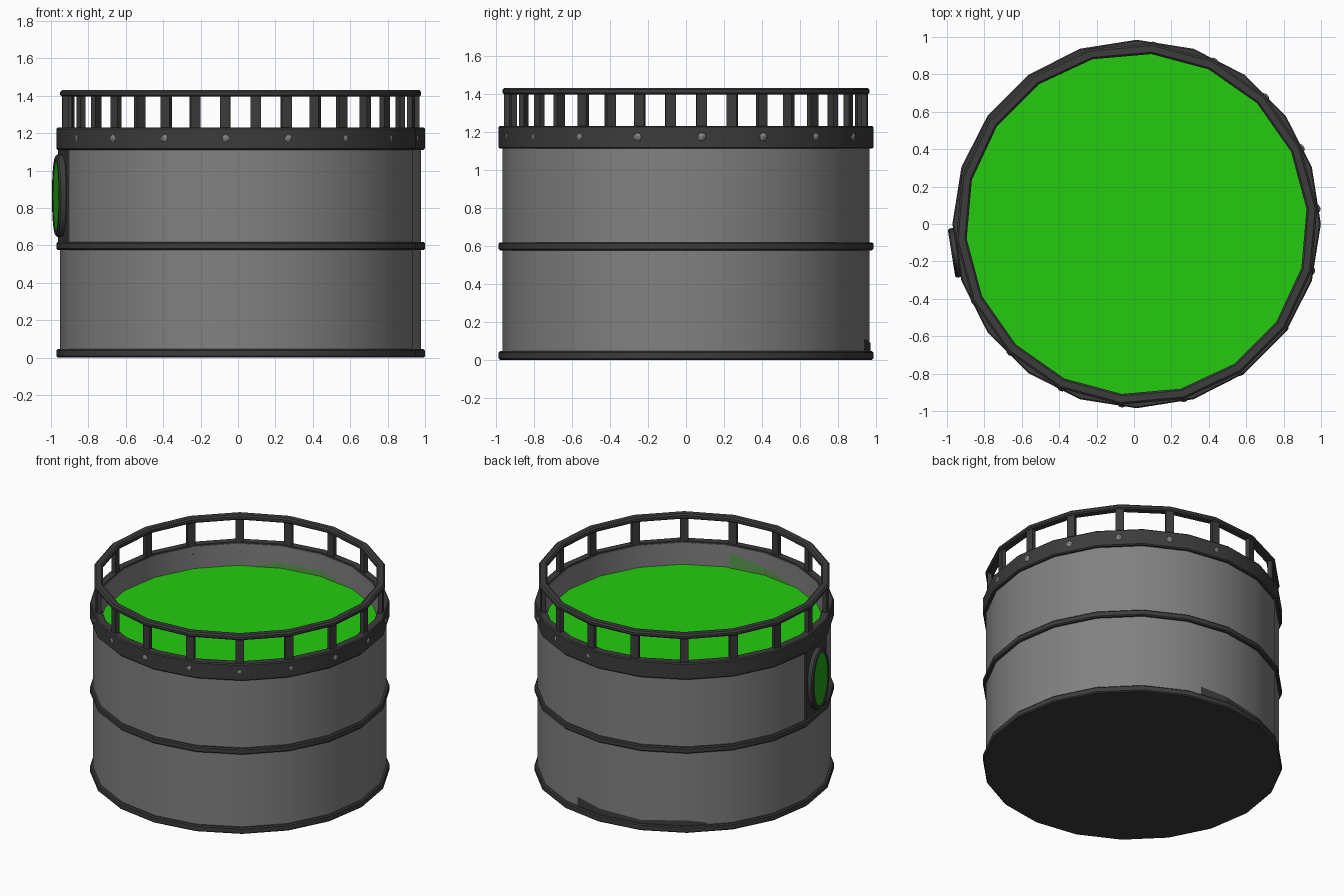
import bpy, bmesh, math
from mathutils import Matrix, Vector

if "Cube" in bpy.data.objects:
    bpy.data.objects.remove(bpy.data.objects["Cube"])

CX = 0.014          # tank axis sits slightly off x = 0 because of the porthole
STEP = 20           # post and rivet spacing in degrees


def material(name, rgb):
    m = bpy.data.materials.new(name)
    m.diffuse_color = (*rgb, 1)
    m.use_nodes = True
    m.node_tree.nodes["Principled BSDF"].inputs["Base Color"].default_value = m.diffuse_color
    return m


GREY = material("steel grey", (0.22, 0.22, 0.22))
DARK = material("dark trim", (0.045, 0.045, 0.045))
GREEN = material("green liquid", (0.018, 0.60, 0.005))
GLASS = material("green glass", (0.015, 0.36, 0.008))
STAIN = material("green stain", (0.10, 0.30, 0.07))


def finish(name, bm, mat, smooth=True):
    bmesh.ops.recalc_face_normals(bm, faces=bm.faces)
    me = bpy.data.meshes.new(name)
    bm.to_mesh(me)
    bm.free()
    me.materials.append(mat)
    ob = bpy.data.objects.new(name, me)
    bpy.context.collection.objects.link(ob)
    if smooth:
        bpy.ops.object.select_all(action='DESELECT')
        ob.select_set(True)
        bpy.context.view_layer.objects.active = ob
        bpy.ops.object.shade_smooth_by_angle(angle=math.radians(30))
    return ob


def polar(r, deg, z):
    a = math.radians(deg)
    return Vector((CX + r * math.cos(a), r * math.sin(a), z))


def lathe(name, profile, mat, sides=20, phase=0):
    """Sweep a closed (radius, z) profile around the tank axis."""
    bm = bmesh.new()
    rings = [[bm.verts.new(polar(r, phase + 360 * i / sides, z)) for r, z in profile]
             for i in range(sides)]
    n = len(profile)
    for i in range(sides):
        a, b = rings[i], rings[(i + 1) % sides]
        for j in range(n):
            k = (j + 1) % n
            bm.faces.new((a[j], b[j], b[k], a[k]))
    return finish(name, bm, mat)


def hoop(name, r0, r1, z0, z1, mat, bevel=0.007, **kw):
    b = bevel
    return lathe(name, [(r0, z0), (r1 - b, z0), (r1, z0 + b),
                        (r1, z1 - b), (r1 - b, z1), (r0, z1)], mat, **kw)


def disc(name, r, z, mat):
    bm = bmesh.new()
    bm.faces.new([bm.verts.new(polar(r, 18 * i, z)) for i in range(20)])
    return finish(name, bm, mat, smooth=False)


def stain(name, r, points, mat):
    """Thin strip on the wall; points are (angle, low z, high z)."""
    bm = bmesh.new()
    cols = []
    for deg, lo, hi in points:
        off = (deg + 9) % 18 - 9            # follow the 20-sided wall
        rr = r * math.cos(math.radians(9)) / math.cos(math.radians(9 - abs(off)))
        cols.append([bm.verts.new(polar(rr, deg, z)) for z in (lo, hi)])
    for a, b in zip(cols, cols[1:]):
        bm.faces.new((a[0], b[0], b[1], a[1]))
    return finish(name, bm, mat, smooth=False)


# Tank shell, floor and liquid
lathe("tank_wall", [(0.925, 0.03), (0.965, 0.03), (0.965, 1.22), (0.925, 1.22)], GREY)
disc("tank_floor", 0.975, 0.0, DARK)
disc("liquid", 0.926, 1.06, GREEN)

# Hoops around the shell
hoop("bottom_hoop", 0.95, 0.985, 0.0, 0.045, DARK)
hoop("middle_hoop", 0.95, 0.985, 0.575, 0.618, DARK)
hoop("top_band", 0.93, 0.985, 1.11, 1.23, DARK)

# Railing: 18-sided handrail on 18 posts
lathe("handrail", [(0.918, 1.395), (0.96, 1.395), (0.969, 1.404), (0.969, 1.42),
                   (0.958, 1.43), (0.922, 1.43), (0.912, 1.42), (0.912, 1.402)],
      DARK, sides=18, phase=5)
bm = bmesh.new()
for k in range(18):
    deg = 5 + STEP * k
    m = (Matrix.Translation(polar(0.942, deg, 1.307))
         @ Matrix.Rotation(math.radians(deg), 4, 'Z')
         @ Matrix.Diagonal((0.03, 0.054, 0.19, 1)))
    bmesh.ops.create_cube(bm, size=1, matrix=m)
finish("railing_posts", bm, DARK, smooth=False)

# Rivets half sunk in the top band
bm = bmesh.new()
for k in range(18):
    p = polar(0.953, 5 + STEP * k, 1.172) + Vector((0.005, -0.003, 0))
    bmesh.ops.create_uvsphere(bm, u_segments=10, v_segments=6, radius=0.029,
                              matrix=Matrix.Translation(p))
finish("rivets", bm, GREY)

# Oval porthole on the wall facet at 189 degrees
FACE = Matrix.Translation((CX, 0, 0.865)) @ Matrix.Rotation(math.radians(189), 4, 'Z')


def oval(bm, d, w, h, n=20):
    return [bm.verts.new(FACE @ Vector((d, w * math.cos(math.tau * i / n),
                                        h * math.sin(math.tau * i / n))))
            for i in range(n)]


bm = bmesh.new()
bmesh.ops.create_cube(bm, size=1, matrix=FACE @ Matrix.Translation((0.952, 0, 0))
                      @ Matrix.Diagonal((0.026, 0.304, 0.50, 1)))
finish("porthole_panel", bm, DARK, smooth=False)

bm = bmesh.new()
loops = [oval(bm, 0.955, 0.133, 0.22), oval(bm, 0.994, 0.133, 0.22),
         oval(bm, 1.002, 0.124, 0.211), oval(bm, 1.002, 0.106, 0.192),
         oval(bm, 0.985, 0.100, 0.186)]
for a, b in zip(loops, loops[1:]):
    for i in range(20):
        j = (i + 1) % 20
        bm.faces.new((a[i], a[j], b[j], b[i]))
finish("porthole_frame", bm, DARK)

bm = bmesh.new()
bm.faces.new(oval(bm, 0.998, 0.107, 0.193))
finish("porthole_glass", bm, GLASS, smooth=False)

# Splashes on the inner wall and grime at the foot
stain("splash_front", 0.921, [(-104, 1.06, 1.08), (-90, 1.06, 1.11), (-74, 1.06, 1.17)], STAIN)
stain("splash_back", 0.921, [(78, 1.06, 1.07), (90, 1.06, 1.1), (108, 1.06, 1.1),
                             (118, 1.06, 1.07)], STAIN)
stain("grime", 0.969, [(78, 0.04, 0.11), (90, 0.04, 0.09), (108, 0.04, 0.07),
                       (126, 0.04, 0.085), (134, 0.04, 0.06)], DARK)
